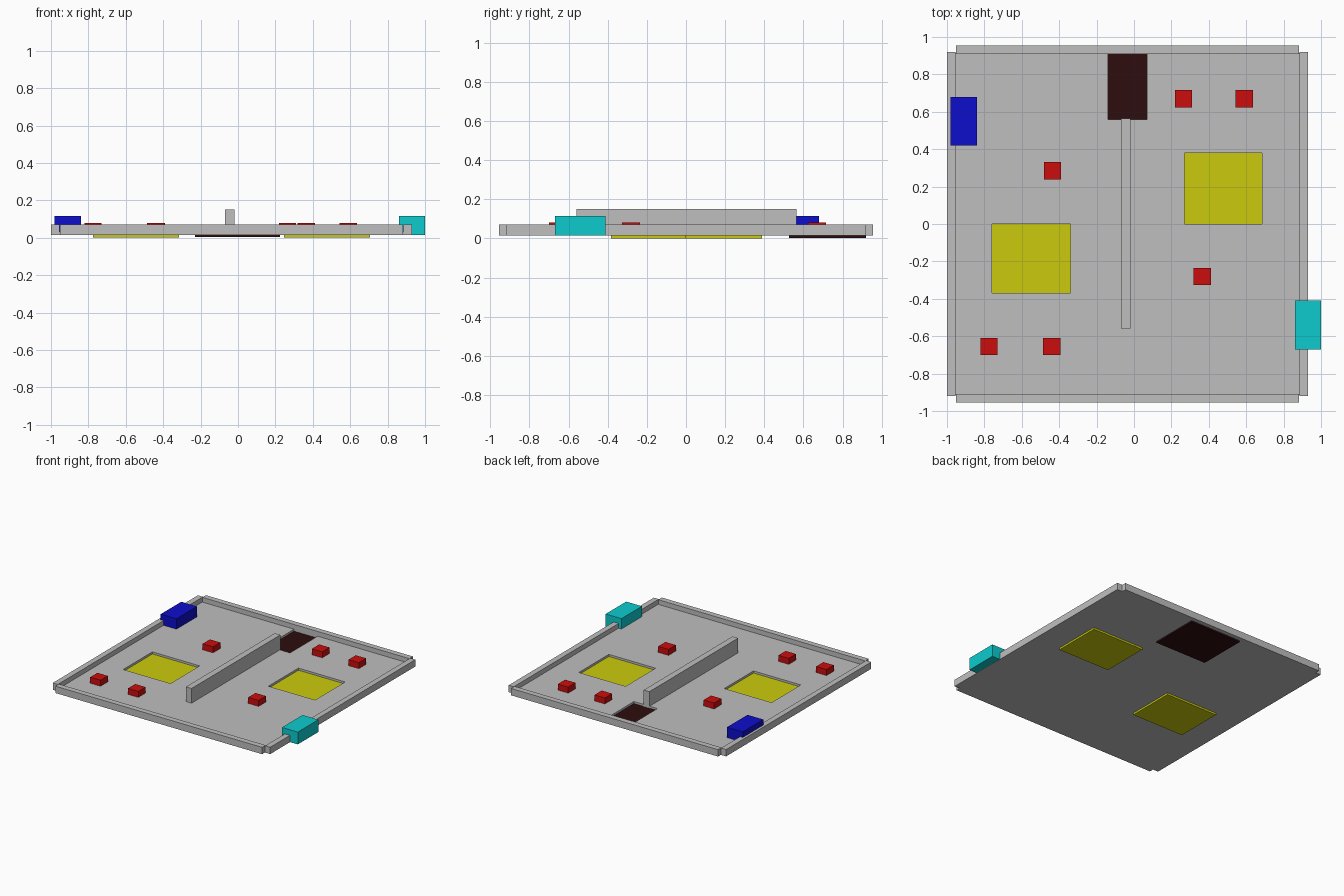
import bpy
import bmesh

cube = bpy.data.objects.get("Cube")
if cube:
    bpy.data.objects.remove(cube, do_unlink=True)


def material(name, r, g, b):
    m = bpy.data.materials.new(name)
    m.use_nodes = True
    m.diffuse_color = (r, g, b, 1)
    m.node_tree.nodes["Principled BSDF"].inputs["Base Color"].default_value = (r, g, b, 1)
    return m


GREY = material("light grey", 0.52, 0.52, 0.52)
YELLOW = material("yellow", 0.6, 0.6, 0.004)
RED = material("red", 0.6, 0.004, 0.004)
BLUE = material("blue", 0.004, 0.004, 0.6)
CYAN = material("cyan", 0.004, 0.6, 0.62)
DARK = material("dark brown", 0.026, 0.004, 0.004)


def finish(name, bm, mat):
    bmesh.ops.recalc_face_normals(bm, faces=bm.faces)
    mesh = bpy.data.meshes.new(name)
    bm.to_mesh(mesh)
    bm.free()
    mesh.materials.append(mat)
    ob = bpy.data.objects.new(name, mesh)
    bpy.context.collection.objects.link(ob)
    return ob


def box(name, mat, x, y, z):
    """Box spanning the (low, high) pairs x, y and z."""
    bm = bmesh.new()
    bmesh.ops.create_cube(bm, size=1)
    for v in bm.verts:
        v.co = [lo + (hi - lo) * (c + 0.5) for c, (lo, hi) in zip(v.co, (x, y, z))]
    return finish(name, bm, mat)


BASE, FLOOR, RIM = 0.015, 0.032, 0.07

# Floor panel with three rectangular openings
left_hole = ((0.27, 0.685), (0.0, 0.38))
right_hole = ((-0.76, -0.34), (-0.37, 0.0))
back_hole = ((-0.14, 0.07), (0.56, 0.91))
holes = (left_hole, right_hole, back_hole)
xs = sorted({-0.96, 0.89} | {v for h in holes for v in h[0]})
ys = sorted({-0.915, 0.915} | {v for h in holes for v in h[1]})
bm = bmesh.new()
for x0, x1 in zip(xs, xs[1:]):
    for y0, y1 in zip(ys, ys[1:]):
        cx, cy = (x0 + x1) / 2, (y0 + y1) / 2
        if any(a < cx < b and c < cy < d for (a, b), (c, d) in holes):
            continue
        bm.faces.new([bm.verts.new((x, y, BASE))
                      for x, y in ((x0, y0), (x1, y0), (x1, y1), (x0, y1))])
bmesh.ops.remove_doubles(bm, verts=bm.verts, dist=0.0001)
top = bmesh.ops.extrude_face_region(bm, geom=bm.faces[:], use_keep_orig=True)
for v in (g for g in top["geom"] if isinstance(g, bmesh.types.BMVert)):
    v.co.z = FLOOR
finish("floor_panel", bm, GREY)

# Rim walls with open notches at the corners
box("right_rim", GREY, (-1.0, -0.955), (-0.92, 0.92), (BASE, RIM))
box("left_rim", GREY, (0.885, 0.93), (-0.92, 0.92), (BASE, RIM))
box("front_rim", GREY, (-0.953, 0.883), (-0.955, -0.91), (BASE, RIM))
box("back_rim", GREY, (-0.953, 0.883), (0.91, 0.955), (BASE, RIM))

# Centre divider
box("divider", GREY, (-0.07, -0.02), (-0.56, 0.565), (BASE, 0.15))

# Plates under the openings
box("left_plate", YELLOW, (0.245, 0.705), (-0.003, 0.387), (0.0, BASE))
box("right_plate", YELLOW, (-0.775, -0.315), (-0.383, 0.003), (0.0, BASE))
box("back_plate", DARK, (-0.23, 0.225), (0.525, 0.92), (0.003, BASE + 0.001))

# Small blocks on the floor
for i, (x, y) in enumerate(((0.265, 0.67), (0.59, 0.67), (-0.435, 0.285),
                            (0.365, -0.28), (-0.775, -0.655), (-0.44, -0.655))):
    box(f"small_block_{i + 1}", RED, (x - 0.046, x + 0.046),
        (y - 0.046, y + 0.046), (FLOOR - 0.005, 0.08))

# Large blocks at the sides
box("inner_side_block", BLUE, (-0.98, -0.84), (0.42, 0.68), (FLOOR - 0.005, 0.115))
box("outer_side_block", CYAN, (0.86, 1.0), (-0.67, -0.41), (BASE + 0.001, 0.115))
